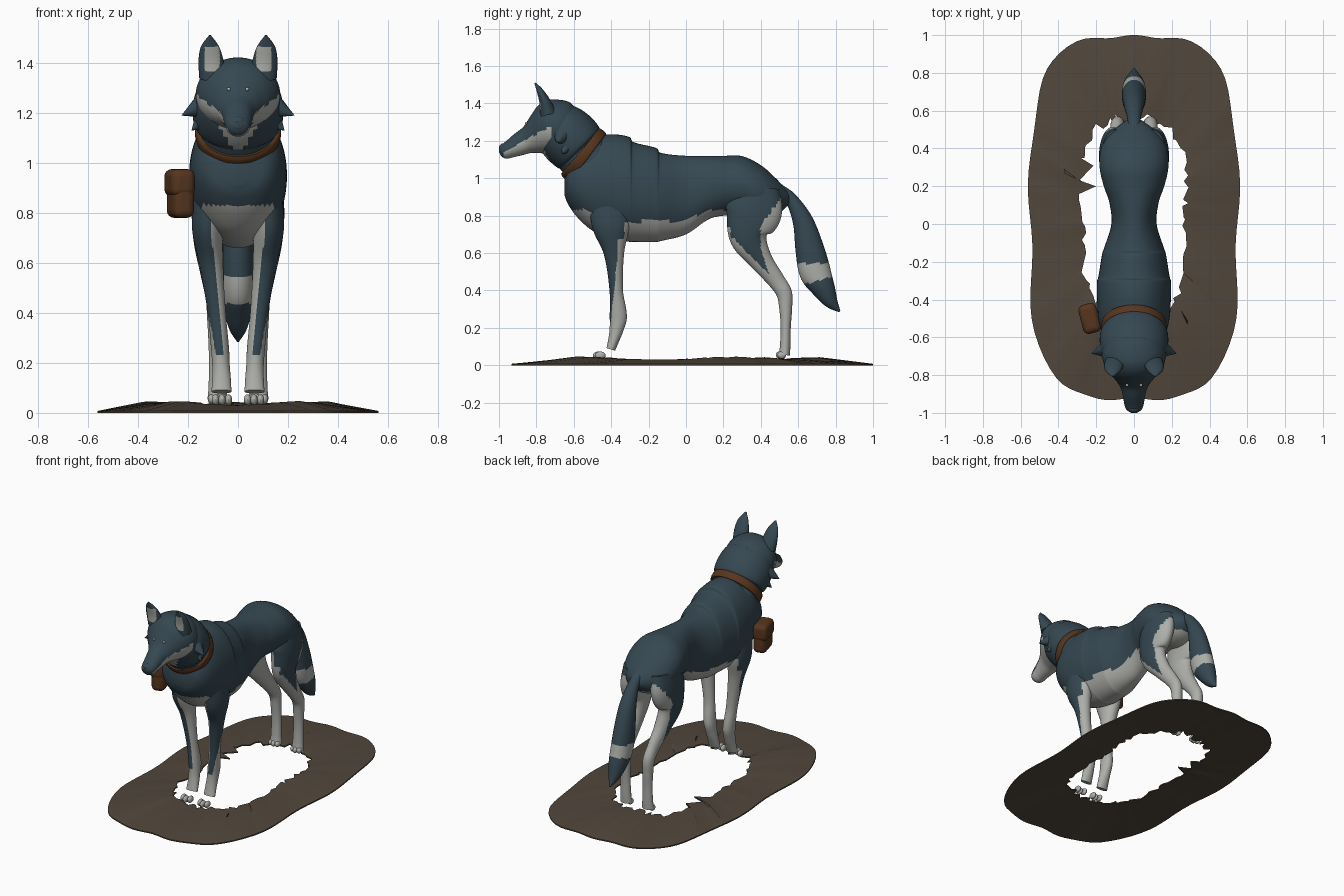
import bpy, bmesh, math, random
from mathutils import Vector

if "Cube" in bpy.data.objects:
    bpy.data.objects.remove(bpy.data.objects["Cube"])

random.seed(4)


def mat(name, rgb):
    m = bpy.data.materials.new(name)
    m.diffuse_color = (*rgb, 1)
    m.use_nodes = True
    m.node_tree.nodes["Principled BSDF"].inputs["Base Color"].default_value = m.diffuse_color
    return m


DARK = mat("slate fur", (0.036, 0.064, 0.083))
LIGHT = mat("pale fur", (0.42, 0.43, 0.40))
LEATHER = mat("brown leather", (0.095, 0.036, 0.013))
EARTH = mat("brown earth", (0.083, 0.063, 0.045))


def finish(name, bm, mats, rule=None, angle=40):
    """Turn a bmesh into a smooth object; rule(centre, normal) is True for the second material."""
    bmesh.ops.recalc_face_normals(bm, faces=bm.faces)
    bm.normal_update()
    for f in bm.faces:
        f.smooth = True
        if rule and rule(f.calc_center_median(), f.normal):
            f.material_index = 1
    me = bpy.data.meshes.new(name)
    bm.to_mesh(me)
    bm.free()
    ob = bpy.data.objects.new(name, me)
    bpy.context.collection.objects.link(ob)
    for m in mats:
        me.materials.append(m)
    bpy.ops.object.select_all(action='DESELECT')
    ob.select_set(True)
    bpy.context.view_layer.objects.active = ob
    bpy.ops.object.shade_smooth_by_angle(angle=math.radians(angle))
    return ob


def spline(pts, sub):
    """Chord-length Hermite curve through points of any dimension."""
    pts = [Vector(p) for p in pts]
    t = [0.0]
    for a, b in zip(pts, pts[1:]):
        t.append(t[-1] + max((b - a).length, 1e-4))
    n = len(pts)
    tan = [(pts[min(i + 1, n - 1)] - pts[max(i - 1, 0)]) /
           (t[min(i + 1, n - 1)] - t[max(i - 1, 0)]) for i in range(n)]
    out = []
    for i in range(n - 1):
        d = t[i + 1] - t[i]
        for k in range(sub):
            s = k / sub
            out.append(pts[i] * (2*s**3 - 3*s*s + 1) + tan[i] * d * (s**3 - 2*s*s + s)
                       + pts[i+1] * (3*s*s - 2*s**3) + tan[i+1] * d * (s**3 - s*s))
    return out + [pts[-1]]


def loft(name, stations, mats, rule=None, tilt=True, sub=8, segs=56):
    """Elliptical rings (x, y, z, half width, half depth) skinned along a path."""
    bm = bmesh.new()
    st = spline(stations, sub)
    rings = []
    for i, p in enumerate(st):
        a, b = st[max(i - 1, 0)], st[min(i + 1, len(st) - 1)]
        t = Vector((0, b[1] - a[1], b[2] - a[2])).normalized() if tilt else Vector((0, 1, 0))
        v = t.cross(Vector((1, 0, 0)))
        c = Vector(p[:3])
        rx, rv = max(p[3], 0.002), max(p[4], 0.002)
        rings.append([bm.verts.new(c + Vector((rx * math.cos(q), 0, 0)) + v * (rv * math.sin(q)))
                      for q in (2 * math.pi * k / segs for k in range(segs))])
    for r, s in zip(rings, rings[1:]):
        for k in range(segs):
            bm.faces.new((r[k], r[(k+1) % segs], s[(k+1) % segs], s[k]))
    bm.faces.new(rings[0])
    bm.faces.new(rings[-1])
    return finish(name, bm, mats, rule)


def upright(rows):
    """(y, top, bottom, half width) rows to ring stations."""
    return [(0, y, (a + b) / 2, w, (a - b) / 2) for y, a, b, w in rows]


def blob(name, loc, size, m):
    bm = bmesh.new()
    bmesh.ops.create_uvsphere(bm, u_segments=16, v_segments=10, radius=1)
    for v in bm.verts:
        v.co = Vector(loc) + Vector([a * b for a, b in zip(v.co, size)])
    return finish(name, bm, [m])


FUR = [DARK, LIGHT]


# Torso, with small fur steps along the back and a pale belly
def belly(c, n):
    if c.y < -0.45:
        return c.z < 0.83 and abs(c.x) < 0.15
    return c.z < 0.77 + 0.06 * min(max((c.y + 0.02) / 0.14, 0), 1)


loft("torso", upright([
    (-.65, 1.00, .91, .04), (-.63, 1.08, .86, .12), (-.58, 1.16, .79, .165), (-.5, 1.22, .72, .188),
    (-.40, 1.235, .68, .195), (-.3, 1.22, .66, .195), (-.285, 1.195, .66, .19), (-.155, 1.16, .66, .168),
    (-.14, 1.137, .663, .163), (0, 1.12, .70, .12), (.12, 1.12, .78, .132), (.2, 1.12, .80, .16),
    (.3, 1.118, .80, .182), (.4, 1.07, .78, .175), (.48, 1.0, .80, .13), (.55, .925, .86, .04)]),
    FUR, belly, tilt=False)


# Neck, collar and mane
def throat(c, n):
    return c.y < -0.64 and abs(c.x) < (c.z - 1.02) * 0.6 and n.y < 0 and c.z < 1.25


loft("neck", [(0, -.42, .99, .16, .15), (0, -.54, 1.12, .16, .148), (0, -.6, 1.18, .15, .14)], FUR)
loft("collar", [(0, -.522, 1.108, .155, .148), (0, -.526, 1.111, .17, .163),
                (0, -.562, 1.138, .17, .163), (0, -.567, 1.142, .155, .148)], [LEATHER])
loft("mane", [(0, -.56, 1.15, .14, .13), (0, -.575, 1.165, .175, .155), (0, -.64, 1.23, .18, .16),
              (0, -.69, 1.28, .16, .14), (0, -.73, 1.31, .10, .08)], FUR, throat)


# Head with pale muzzle sides and jaw
def muzzle(c, n):
    return -0.975 < c.y < -0.72 and c.z < 1.15 + (c.y + 0.955) * 0.56


loft("head", upright([
    (-.58, 1.36, 1.18, .08), (-.62, 1.405, 1.14, .14), (-.68, 1.42, 1.12, .168), (-.74, 1.418, 1.13, .16),
    (-.79, 1.39, 1.135, .13), (-.83, 1.335, 1.135, .095), (-.87, 1.275, 1.125, .07),
    (-.92, 1.235, 1.113, .057), (-.96, 1.20, 1.105, .05), (-.985, 1.18, 1.115, .038),
    (-1.0, 1.165, 1.14, .015)]), FUR, muzzle, tilt=False)
blob("nose", (0, -.978, 1.162), (.03, .022, .024), DARK)

for s, side in ((1, "left"), (-1, "right")):
    # Ears with pale inner patch
    loft(side + "_ear", [(s*.10, -.735, 1.34, .055, .045), (s*.108, -.755, 1.41, .05, .03),
                         (s*.112, -.78, 1.465, .036, .018), (s*.112, -.807, 1.51, .004, .004)], FUR,
         lambda c, n: n.y < -.4 and abs(c.x - s*.103) < .03 and 1.37 < c.z < 1.465)
    blob(side + "_eye", (s*.037, -.853, 1.295), (.008, .008, .007), LIGHT)

    # Cheek tufts
    for k, (base, tip, r) in enumerate((((.135, -.66, 1.23), (.225, -.685, 1.19), .055),
                                        ((.13, -.63, 1.18), (.185, -.66, 1.13), .05))):
        a, b = (Vector((s * p[0], p[1], p[2])) for p in (base, tip))
        bm = bmesh.new()
        bmesh.ops.create_cone(bm, cap_ends=True, segments=16, radius1=r, radius2=.001,
                              depth=(b - a).length)
        rot = (b - a).to_track_quat('Z', 'Y')
        for v in bm.verts:
            v.co = rot @ v.co + (a + b) / 2
        finish(f"{side}_cheek_tuft_{k}", bm, [DARK])

    # Front legs: dark outer stripe narrowing downwards
    def front_rule(c, n):
        edge = -.33 if c.z > .68 else -.365 - max(0, .6 - c.z) * .1
        dark = c.z > .23 and c.y < edge and n.x * s > -.35
        return not dark and not (c.z > .77)

    loft(side + "_front_leg", [
        (s*.115, -.41, .88, .06, .11), (s*.122, -.40, .74, .062, .10), (s*.108, -.385, .6, .048, .055),
        (s*.085, -.373, .4, .036, .036), (s*.072, -.362, .26, .036, .046), (s*.068, -.372, .19, .035, .037),
        (s*.066, -.385, .14, .037, .03), (s*.066, -.402, .085, .04, .024)], FUR, front_rule)

    # Hind legs: dark thigh wedge on the outside
    def hind_rule(c, n):
        back = .40 + max(0, c.z - .75) * .75 + max(0, .62 - c.z) * .33
        front = .24 + max(0, .69 - c.z) * 1.0
        dark = c.z > .49 and n.x * s > -.1 and c.y < back and (c.z > .74 or c.y > front)
        return not dark and not (c.z > .92)

    loft(side + "_hind_leg", [
        (s*.095, .37, .95, .075, .13), (s*.115, .362, .82, .07, .15), (s*.118, .335, .69, .06, .105),
        (s*.105, .395, .57, .048, .065), (s*.092, .485, .45, .036, .046), (s*.088, .525, .385, .036, .042),
        (s*.085, .533, .3, .034, .034), (s*.083, .533, .2, .033, .027), (s*.082, .53, .1, .036, .028),
        (s*.082, .526, .055, .04, .03)], FUR, hind_rule)

    # Toes
    for k in (-1, 0, 1):
        blob(f"{side}_front_toe_{k+1}", (s*.064 + k*.026, -.458 - .012*(k == 0), .052), (.015, .028, .022), LIGHT)
        blob(f"{side}_hind_toe_{k+1}", (s*.082 + k*.024, .512 - .008*(k == 0), .055), (.015, .024, .02), LIGHT)

# Tail with pale band
loft("tail", [(0, .49, .94, .035, .035), (0, .56, .89, .036, .034), (0, .625, .77, .052, .055),
              (0, .662, .62, .062, .077), (0, .69, .50, .064, .084), (0, .73, .42, .058, .066),
              (0, .775, .34, .036, .038), (0, .822, .287, .005, .005)], FUR,
     lambda c, n: .43 + (c.y - .63) * .3 < c.z < .545)

# Side pouch with flap
for name, loc, dims in (("pouch", (-.23, -.5, .875), (.088, .15, .19)),
                        ("pouch_flap", (-.234, -.5, .92), (.098, .158, .11))):
    bpy.ops.mesh.primitive_cube_add(size=1, location=loc, rotation=(0, 0, math.radians(15)))
    ob = bpy.context.object
    ob.name = name
    ob.scale = dims
    bpy.ops.object.transform_apply(location=False, rotation=False, scale=True)
    ob.data.materials.append(LEATHER)
    bv = ob.modifiers.new("round", 'BEVEL')
    bv.width, bv.segments = .03, 4
    bpy.ops.object.shade_smooth_by_angle(angle=math.radians(40))

# Earth ring with wavy rim and ragged hole
bm = bmesh.new()
N = 96


def rim(q, a, b, cy, power):
    c, d = math.cos(q), math.sin(q)
    r = (abs(c) ** power + abs(d) ** power) ** (-1 / power)
    return Vector((a * r * c, cy + b * r * d, 0))


loops = [[] for _ in range(5)]
for i in range(N):
    q = 2 * math.pi * i / N
    out = rim(q, .55 + .012 * math.sin(9 * q), .96 + .008 * math.sin(13 * q), .033, 3.6)
    inn = rim(q, .275, .52, .04, 3.2)
    inn.x *= 1 + random.uniform(-.08, .08) - (.22 if random.random() < .06 else 0)
    inn.y += random.uniform(-.025, .025)
    mid = out.lerp(inn, .68)
    hi = .037 + .007 * math.sin(5 * q) + random.uniform(-.003, .003)
    for lp, p, z in zip(loops, (out, out, mid, inn, inn), (0, .008, hi, hi - .004, hi - .012)):
        lp.append(bm.verts.new((p.x, p.y, z)))
for a, b in zip(loops, loops[1:] + loops[:1]):
    for i in range(N):
        j = (i + 1) % N
        bm.faces.new((a[i], a[j], b[j], b[i]))
finish("earth_ring", bm, [EARTH], angle=25)
